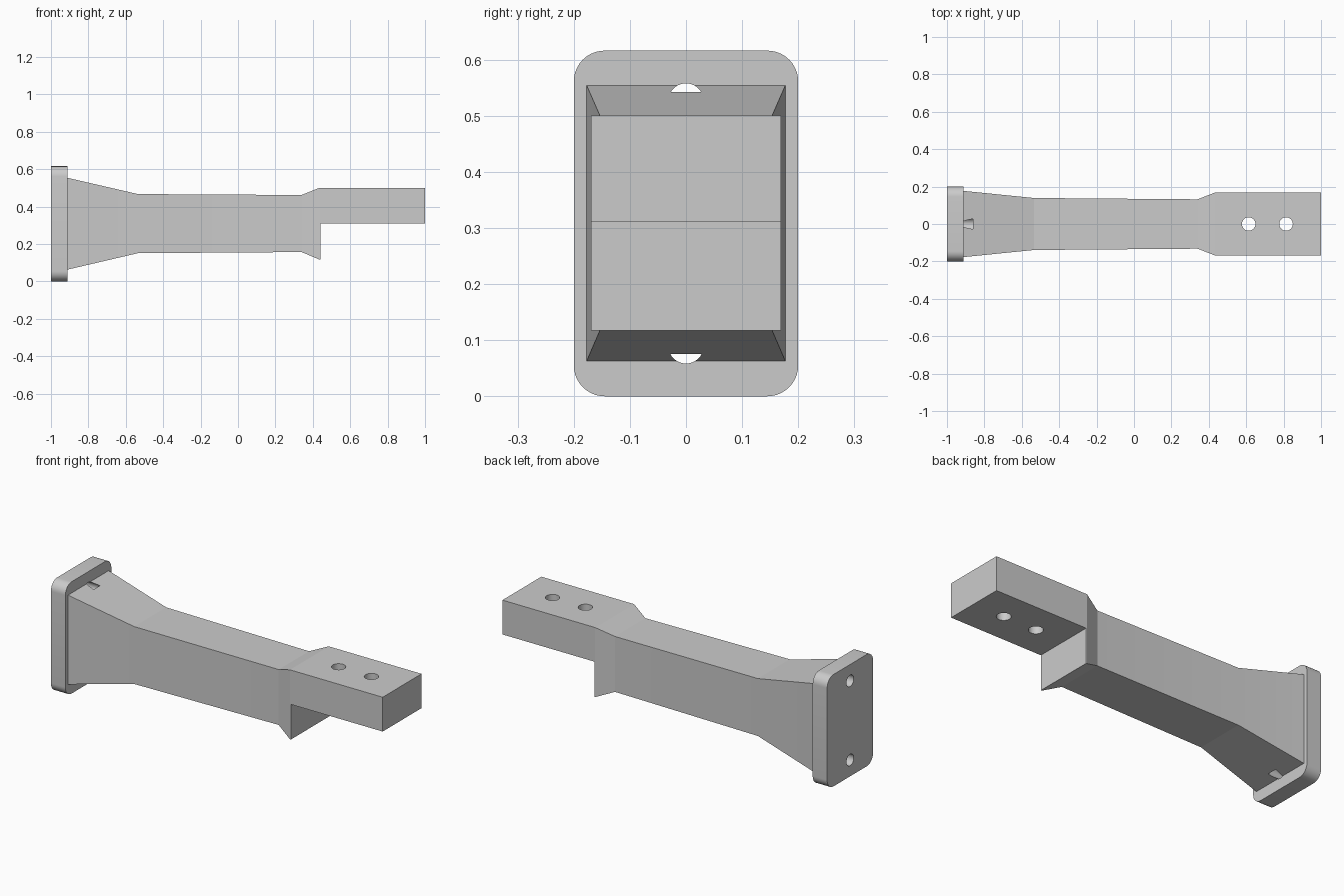
import bpy, bmesh, math

cube = bpy.data.objects.get("Cube")
if cube:
    bpy.data.objects.remove(cube, do_unlink=True)

grey = bpy.data.materials.new("plain grey")
grey.use_nodes = True
colour = (0.6, 0.6, 0.6, 1)
grey.diffuse_color = colour
grey.node_tree.nodes["Principled BSDF"].inputs["Base Color"].default_value = colour

MID_Z = 0.308      # height of the centre line
FLANGE_X = -0.912  # where the arm meets the flange


def loft(name, rings):
    """Skin matching rings of points and cap both ends."""
    bm = bmesh.new()
    loops = [[bm.verts.new(p) for p in ring] for ring in rings]
    n = len(loops[0])
    for a, b in zip(loops, loops[1:]):
        for i in range(n):
            j = (i + 1) % n
            bm.faces.new((a[i], a[j], b[j], b[i]))
    bm.faces.new(loops[0])
    bm.faces.new(loops[-1])
    bmesh.ops.recalc_face_normals(bm, faces=bm.faces)
    mesh = bpy.data.meshes.new(name)
    bm.to_mesh(mesh)
    bm.free()
    mesh.materials.append(grey)
    obj = bpy.data.objects.new(name, mesh)
    bpy.context.collection.objects.link(obj)
    return obj


def rect(x, half_y, low, high):
    return [(x, -half_y, low), (x, half_y, low), (x, half_y, high), (x, -half_y, high)]


def circle(radius, place, steps=40):
    turns = [math.tau * i / steps for i in range(steps)]
    return [place(radius * math.cos(t), radius * math.sin(t)) for t in turns]


def cut(obj, cutter):
    """Subtract the cutter, then discard it."""
    cutter.hide_render = True
    mod = obj.modifiers.new("cut", "BOOLEAN")
    mod.operation = "DIFFERENCE"
    mod.solver = "EXACT"
    mod.object = cutter
    bpy.context.view_layer.objects.active = obj
    bpy.ops.object.modifier_apply(modifier=mod.name)
    bpy.data.objects.remove(cutter, do_unlink=True)


def rounded_plate(x, half_y, half_z, radius, steps=10):
    points = []
    for corner, (sy, sz) in enumerate([(1, 1), (-1, 1), (-1, -1), (1, -1)]):
        for i in range(steps + 1):
            t = math.pi / 2 * (corner + i / steps)
            points.append((x, sy * (half_y - radius) + radius * math.cos(t),
                           MID_Z + sz * (half_z - radius) + radius * math.sin(t)))
    return points


# Mounting flange with rounded corners
flange = loft("mounting_flange",
              [rounded_plate(x, 0.2, MID_Z, 0.055) for x in (-1, FLANGE_X)])

# Arm: tapered root, slim waist, flared head
arm = loft("arm", [
    rect(FLANGE_X, 0.177, 0.063, 0.554),
    rect(-0.535, 0.139, 0.151, 0.467),
    rect(0.34, 0.132, 0.157, 0.462),
    rect(0.435, 0.169, 0.117, 0.5),
    rect(1, 0.169, 0.117, 0.5),
])

# Step under the head, leaving the mounting tongue
cut(arm, loft("step_cutter", [rect(0.44, 0.3, 0, 0.311), rect(1.1, 0.3, 0, 0.311)]))

# Two vertical bolt holes through the tongue
for x in (0.613, 0.813):
    cut(arm, loft("bolt_cutter", [
        circle(0.036, lambda a, b: (x + a, b, z)) for z in (0.2, 0.6)]))

# Two lengthwise bolt holes through the flange, running into the arm root
for side in (-1, 1):
    for part in (flange, arm):
        cut(part, loft("flange_bolt_cutter", [
            circle(0.0316, lambda a, b: (x, a, MID_Z + side * 0.218 + b))
            for x in (-1.1, -0.86)]))

# Smooth the round surfaces, keep the edges sharp
for obj in (flange, arm):
    bpy.ops.object.select_all(action="DESELECT")
    obj.select_set(True)
    bpy.context.view_layer.objects.active = obj
    bpy.ops.object.shade_smooth_by_angle(angle=math.radians(12))
